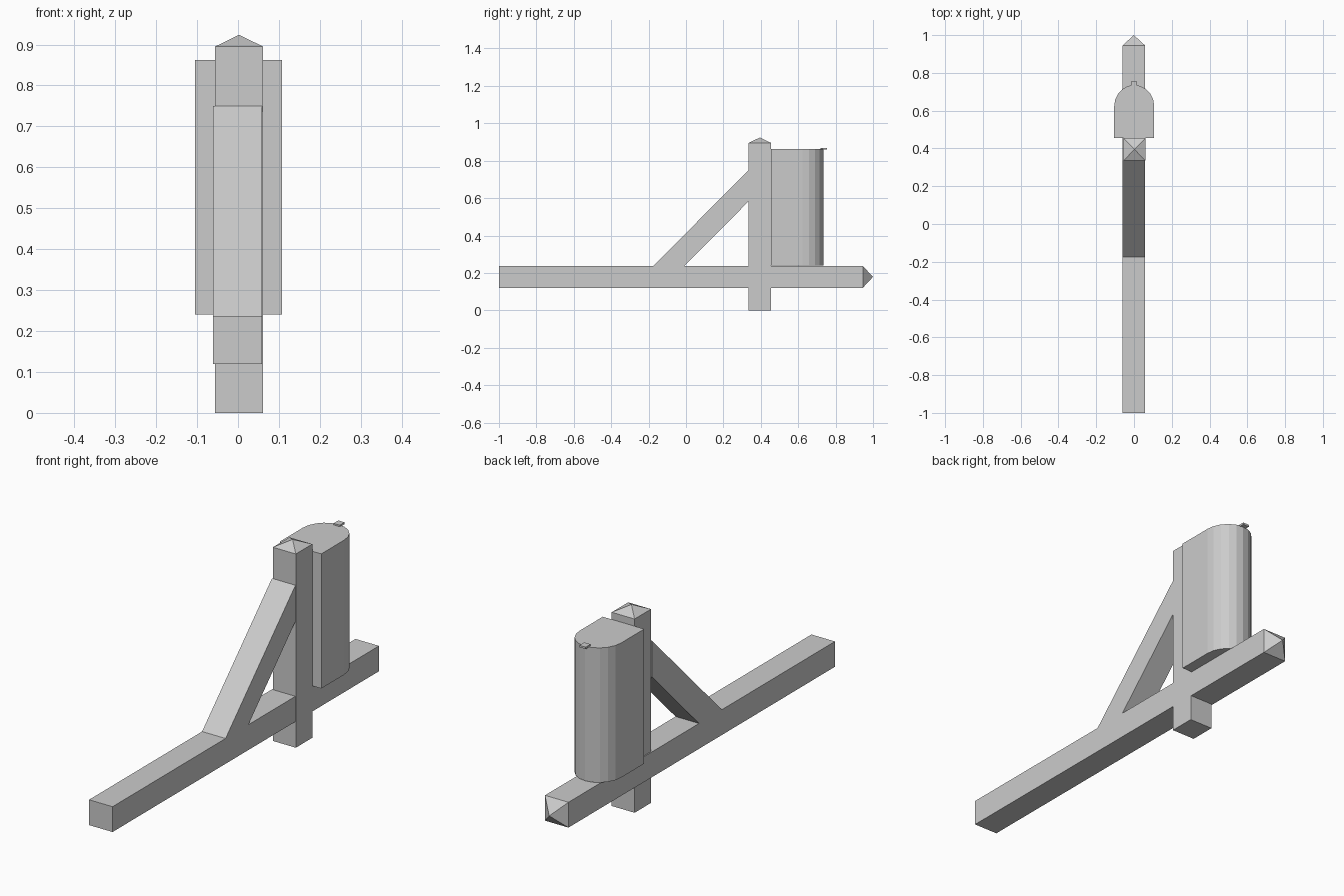
import bpy, bmesh, math
from mathutils import Vector

cube = bpy.data.objects.get("Cube")
if cube:
    bpy.data.objects.remove(cube, do_unlink=True)

# Single plain grey
grey = bpy.data.materials.new("plain grey")
grey.use_nodes = True
GREY = (0.6, 0.6, 0.6, 1)
grey.diffuse_color = GREY
grey.node_tree.nodes["Principled BSDF"].inputs["Base Color"].default_value = GREY


def prism(name, profile, offset, tip=None):
    """Extrude a closed 3D profile by offset; an optional tip closes the far end as a point."""
    bm = bmesh.new()
    base = bm.faces.new([bm.verts.new(p) for p in profile])
    result = bmesh.ops.extrude_face_region(bm, geom=[base], use_keep_orig=True)
    far = [v for v in result["geom"] if isinstance(v, bmesh.types.BMVert)]
    bmesh.ops.translate(bm, verts=far, vec=Vector(offset))
    if tip:
        end = next(f for f in result["geom"] if isinstance(f, bmesh.types.BMFace))
        poked = bmesh.ops.poke(bm, faces=[end])
        poked["verts"][0].co = tip
    bmesh.ops.recalc_face_normals(bm, faces=bm.faces)
    mesh = bpy.data.meshes.new(name)
    bm.to_mesh(mesh)
    bm.free()
    mesh.materials.append(grey)
    obj = bpy.data.objects.new(name, mesh)
    bpy.context.collection.objects.link(obj)
    return obj


# Upright post with a low pyramid cap
px0, px1, py0, py1 = -0.056, 0.061, 0.335, 0.455
prism("post", [(px0, py0, 0), (px1, py0, 0), (px1, py1, 0), (px0, py1, 0)],
      (0, 0, 0.895), tip=(0.0025, 0.395, 0.924))

# Long horizontal beam, flat at the front and pointed at the back
bx0, bx1, bz0, bz1 = -0.061, 0.059, 0.12, 0.237
prism("beam", [(bx0, -1, bz0), (bx1, -1, bz0), (bx1, -1, bz1), (bx0, -1, bz1)],
      (0, 1.945, 0), tip=(-0.001, 1.0, 0.179))

# Diagonal brace, cut flush with the beam and the post
prism("brace", [(bx0, -0.175, bz1), (bx0, -0.008, bz1), (bx0, 0.335, 0.583), (bx0, 0.335, 0.75)],
      (bx1 - bx0, 0, 0))

# Tank: flat against the post, rounded at the back
cx, radius, segments = 0.001, 0.106, 10
outline = [(cx - radius, 0.455, 0.24), (cx + radius, 0.455, 0.24)]
for i in range(segments + 1):
    a = math.pi * i / segments
    outline.append((cx + radius * math.cos(a), 0.623 + 0.113 * math.sin(a), 0.24))
prism("tank", outline, (0, 0, 0.622))

# Small tab on the back rim of the tank
prism("tank_tab", [(-0.016, 0.72, 0.86), (0.016, 0.72, 0.86), (0.016, 0.755, 0.86), (-0.016, 0.755, 0.86)],
      (0, 0, 0.009))
